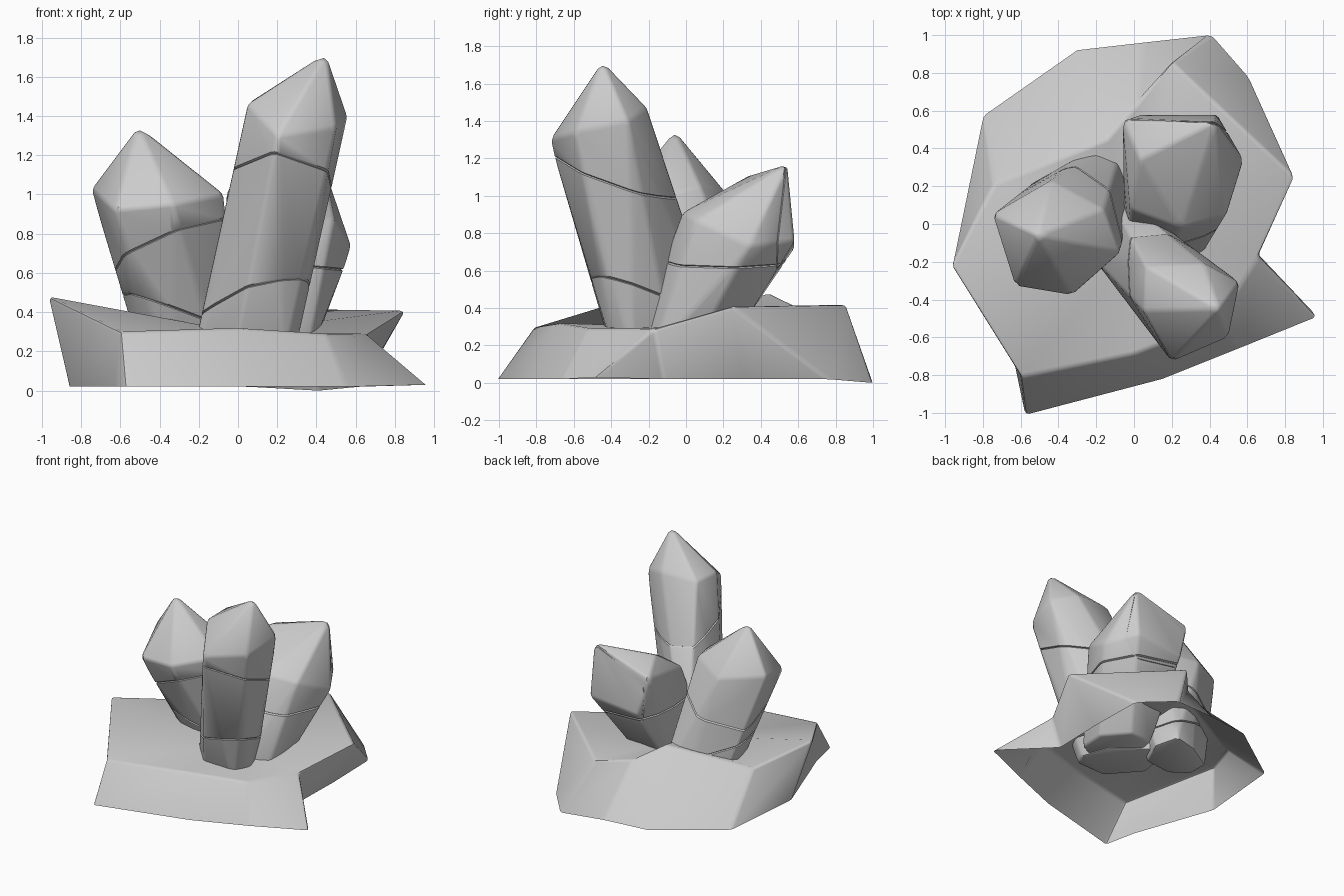
import bpy, bmesh, math
from mathutils import Vector

cube = bpy.data.objects.get("Cube")
if cube:
    bpy.data.objects.remove(cube, do_unlink=True)

# Single stone colour
stone = bpy.data.materials.new("grey_stone")
stone.use_nodes = True
GREY = (0.6, 0.6, 0.6, 1)
stone.diffuse_color = GREY
stone.node_tree.nodes["Principled BSDF"].inputs["Base Color"].default_value = GREY


def finish(name, bm, angle):
    bmesh.ops.recalc_face_normals(bm, faces=bm.faces)
    mesh = bpy.data.meshes.new(name)
    bm.to_mesh(mesh)
    bm.free()
    mesh.materials.append(stone)
    obj = bpy.data.objects.new(name, mesh)
    bpy.context.collection.objects.link(obj)
    bpy.ops.object.select_all(action='DESELECT')
    obj.select_set(True)
    bpy.context.view_layer.objects.active = obj
    bpy.ops.object.shade_smooth_by_angle(angle=math.radians(angle))


def groove(bm, point, normal, width=0.006, depth=0.012):
    """Cut a thin crack around the crystal along a plane."""
    point, normal = Vector(point), Vector(normal).normalized()
    middle = []
    for shift in (0, -width, width):
        cut = bmesh.ops.bisect_plane(
            bm, geom=bm.verts[:] + bm.edges[:] + bm.faces[:], dist=0.0001,
            plane_co=point + normal * shift, plane_no=normal)
        if shift == 0:
            middle = [g for g in cut["geom_cut"] if isinstance(g, bmesh.types.BMVert)]
    if middle:
        centre = sum((v.co for v in middle), Vector()) / len(middle)
        for v in middle:
            v.co += (centre - v.co).normalized() * depth


def crystal(name, tip, ring, foot, foot_z, cracks):
    """Tapered faceted column: foot outline, shoulder ring and a point."""
    bm = bmesh.new()
    for p in [tip] + ring + [(x, y, foot_z) for x, y in foot]:
        bm.verts.new(p)
    hull = bmesh.ops.convex_hull(bm, input=bm.verts[:])
    spare = {g for g in hull["geom_interior"] + hull["geom_unused"]
             if isinstance(g, bmesh.types.BMVert)}
    bmesh.ops.delete(bm, geom=list(spare), context='VERTS')
    bmesh.ops.dissolve_limit(bm, angle_limit=math.radians(8),
                             verts=bm.verts[:], edges=bm.edges[:])
    bmesh.ops.bevel(bm, geom=bm.edges[:], offset=0.018, segments=2, profile=0.5,
                    affect='EDGES', clamp_overlap=True)
    for point, normal in cracks:
        groove(bm, point, normal)
    finish(name, bm, 35)


# Crystals
crystal("tall_crystal", (0.45, -0.45, 1.72),
        [(0.2, -0.73, 1.3), (0.5, -0.6, 1.34), (0.56, -0.31, 1.4),
         (0.37, -0.21, 1.47), (0.06, -0.22, 1.47), (0.05, -0.46, 1.46)],
        [(-0.03, -0.39), (0.23, -0.38), (0.28, -0.28), (0.2, -0.06),
         (-0.17, 0.23), (-0.24, -0.15)], 0.14,
        [((0.2, -0.5, 1.14), (0.15, 0.35, 1)), ((0.05, -0.3, 0.47), (-0.2, 0.3, 1))])

crystal("left_crystal", (-0.51, -0.06, 1.35),
        [(-0.75, 0.05, 1.03), (-0.63, -0.33, 0.92), (-0.33, -0.38, 0.95),
         (-0.07, -0.15, 1.0), (-0.16, 0.08, 1.05), (-0.44, 0.23, 1.0)],
        [(-0.47, 0.27), (-0.25, 0.4), (-0.05, 0.45), (0.0, 0.25),
         (-0.1, 0.03), (-0.33, 0.0), (-0.47, 0.1)], 0.1,
        [((-0.45, -0.1, 0.72), (-0.4, 0.2, 1)), ((-0.3, 0.0, 0.4), (0.35, 0.1, 1))])

crystal("back_crystal", (0.43, 0.54, 1.17),
        [(-0.06, 0.55, 1.02), (0.03, 0.34, 1.11), (-0.02, 0.08, 0.93),
         (0.25, -0.02, 0.91), (0.49, 0.05, 0.87), (0.58, 0.34, 0.73),
         (0.44, 0.58, 0.76), (0.03, 0.58, 0.72)],
        [(0.0, 0.19), (0.2, 0.21), (0.36, 0.03), (0.35, -0.18),
         (0.12, -0.3), (-0.05, -0.24)], 0.15,
        [((0.3, 0.2, 0.64), (0.1, 0.0, 1)), ((0.3, 0.53, 1.0), (0.1, 1, -0.1))])

# Rocky ground, open underneath: (lower edge point, upper edge point)
columns = [
    ((-0.575, -1.01, 0.02), (-0.6, -0.81, 0.3)),
    ((0.15, -0.82, 0.02), (0.0, -0.69, 0.32)),
    ((0.55, -0.66, 0.02), (0.45, -0.52, 0.29)),
    ((0.97, -0.49, 0.03), (0.66, -0.17, 0.29)),
    ((0.62, -0.12, 0.02), (0.66, -0.17, 0.29)),
    ((0.63, 0.3, 0.02), (0.85, 0.25, 0.41)),
    ((0.62, 0.76, 0.02), (0.85, 0.25, 0.41)),
    ((0.41, 1.0, 0.0), (0.2, 0.86, 0.42)),
    ((0.05, 0.96, 0.02), (0.02, 0.64, 0.39)),
    ((-0.3, 0.92, 0.02), (-0.14, 0.45, 0.48)),
    ((-0.8, 0.57, 0.02), (-0.74, 0.21, 0.36)),
    ((-0.86, -0.1, 0.02), (-0.97, -0.22, 0.48)),
    ((-0.63, -0.75, 0.02), (-0.6, -0.81, 0.3)),
]
bm = bmesh.new()
corners = {p: bm.verts.new(p) for column in columns for p in column}
hub = bm.verts.new((0.0, -0.1, 0.3))
for i, (low, high) in enumerate(columns):
    next_low, next_high = columns[(i + 1) % len(columns)]
    side = dict.fromkeys((low, next_low, next_high, high))
    bm.faces.new([corners[p] for p in side])
    if high != next_high:
        bm.faces.new((corners[high], corners[next_high], hub))
bmesh.ops.recalc_face_normals(bm, faces=bm.faces)
bm.normal_update()
rim = [e for e in bm.edges if not e.is_boundary and hub not in e.verts
       and e.calc_face_angle() > math.radians(20)]
bmesh.ops.bevel(bm, geom=rim, offset=0.02, segments=2, profile=0.5,
                affect='EDGES', clamp_overlap=True)
finish("rock_base", bm, 40)
